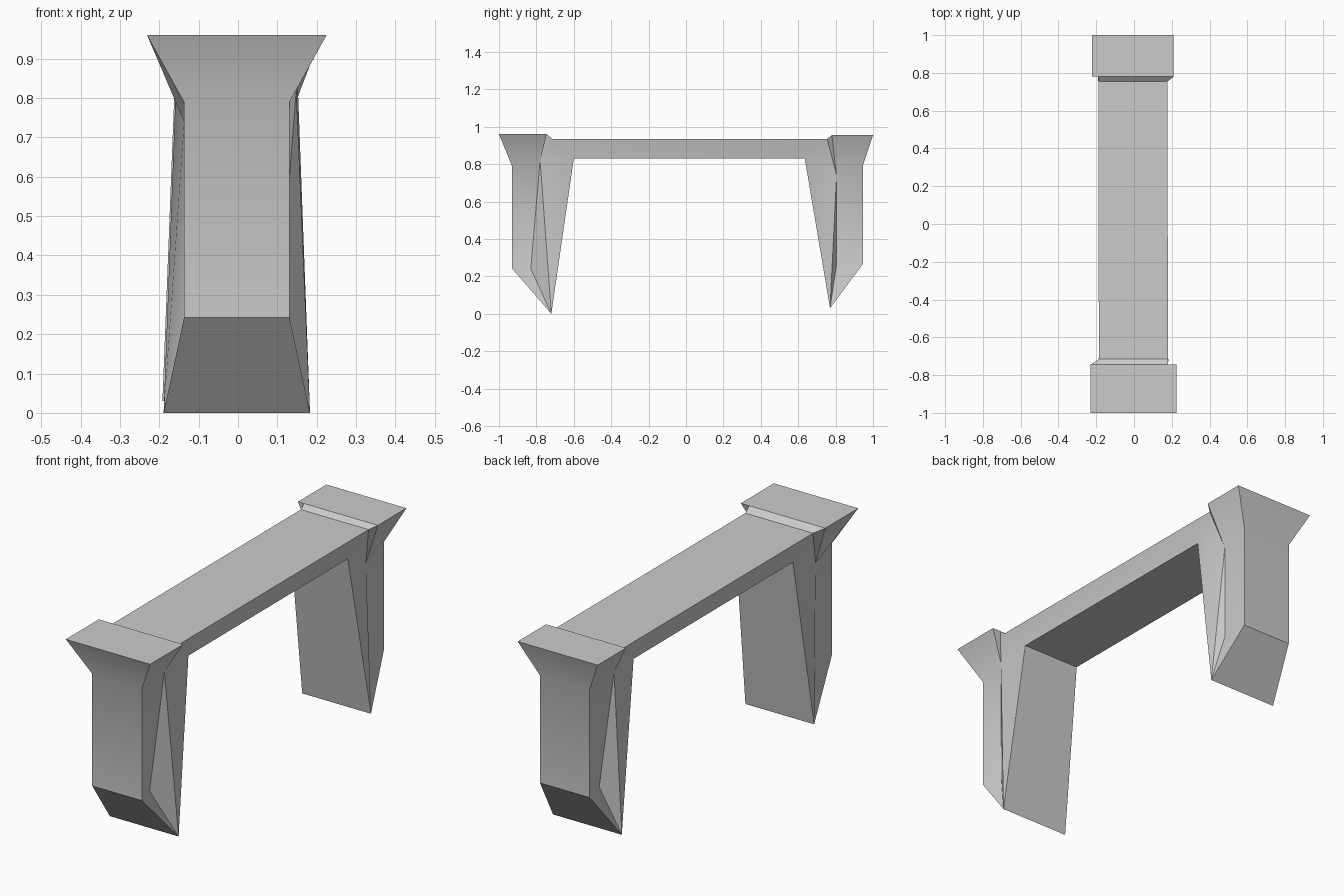
import bpy, bmesh, math

cube = bpy.data.objects.get("Cube")
if cube:
    bpy.data.objects.remove(cube, do_unlink=True)

grey = bpy.data.materials.new("plain grey")
grey.use_nodes = True
colour = (0.6, 0.6, 0.6, 1)
grey.diffuse_color = colour
grey.node_tree.nodes["Principled BSDF"].inputs["Base Color"].default_value = colour

bm = bmesh.new()


def face(*verts):
    bm.faces.new(verts)


def half_leg(end, side, shift, cap, neck, foot, y, z):
    """Corner points of one side of a leg; y and z are keyed by level."""
    undercut = side != end
    edge = 0.183
    pts = {
        "cap_out": (cap, y["cap_out"], z["cap"]),
        "cap_in": (cap, y["cap_in"], z["cap"]),
        "neck_out": (neck, y["col_out"], 0.79),
        "neck_in": (neck, y["col_in"], 0.74),
        "low_out": (neck, y["col_out"], z["low"]),
        "low_in": (neck, y["col_in"], z["low"]),
        "foot": (foot, y["foot"], z["foot"]),
        "beam_low": (0.155, y["beam_low"], 0.83),
        "beam_top": (edge, y["beam_top"], 0.935),
    }
    if undercut:
        pts["neck_in"] = (neck + 0.017, y["col_in"] - 0.025, 0.82)
        pts["low_in"] = (neck - 0.028, y["col_in"] + 0.025, z["low"])
        pts["ledge"] = (edge, y["cap_in"], z["cap"])
    v = {k: bm.verts.new((side * px + shift, end * py, pz))
         for k, (px, py, pz) in pts.items()}

    # cap flare, column side, wedge foot and web joining the beam
    face(v["cap_out"], v["cap_in"], v["neck_in"], v["neck_out"])
    face(v["neck_out"], v["neck_in"], v["low_in"], v["low_out"])
    face(v["low_out"], v["low_in"], v["foot"])
    face(v["neck_in"], v["foot"], v["low_in"])
    face(v["neck_in"], v["beam_low"], v["foot"])
    face(v["neck_in"], v["beam_top"], v["beam_low"])
    if undercut:
        face(v["cap_in"], v["ledge"], v["neck_in"])
        face(v["ledge"], v["beam_top"], v["neck_in"])
    else:
        face(v["cap_in"], v["beam_top"], v["neck_in"])
    return v


def leg(end, **dims):
    """Both halves of a leg plus the faces spanning its width."""
    halves = {s: half_leg(end, s, **dims) for s in (-1, 1)}
    a, b = halves[end], halves[-end]
    for p, q in (("cap_out", "neck_out"), ("neck_out", "low_out"),
                 ("low_out", "foot"), ("foot", "beam_low")):
        face(a[p], b[p], b[q], a[q])
    face(a["cap_out"], a["cap_in"], b["ledge"], b["cap_in"], b["cap_out"])
    face(a["cap_in"], b["ledge"], b["beam_top"], a["beam_top"])
    return halves


front = leg(-1, shift=-0.003, cap=0.228, neck=0.134, foot=0.186,
            y=dict(cap_out=1.0, cap_in=0.745, col_out=0.93, col_in=0.805,
                   foot=0.72, beam_low=0.60, beam_top=0.715),
            z=dict(cap=0.96, low=0.242, foot=0.0))
back = leg(1, shift=-0.006, cap=0.216, neck=0.134, foot=0.186,
           y=dict(cap_out=1.0, cap_in=0.78, col_out=0.945, col_in=0.805,
                  foot=0.77, beam_low=0.635, beam_top=0.755),
           z=dict(cap=0.955, low=0.265, foot=0.03))

# Beam between the legs
ring = [(-1, "beam_top"), (1, "beam_top"), (1, "beam_low"), (-1, "beam_low")]
for (s, p), (t, q) in zip(ring, ring[1:] + ring[:1]):
    face(front[s][p], front[t][q], back[t][q], back[s][p])

bmesh.ops.recalc_face_normals(bm, faces=bm.faces)
mesh = bpy.data.meshes.new("bench_frame")
bm.to_mesh(mesh)
bm.free()
mesh.materials.append(grey)
frame = bpy.data.objects.new("bench_frame", mesh)
bpy.context.collection.objects.link(frame)

bpy.context.view_layer.objects.active = frame
frame.select_set(True)
bpy.ops.object.shade_smooth_by_angle(angle=math.radians(30))
